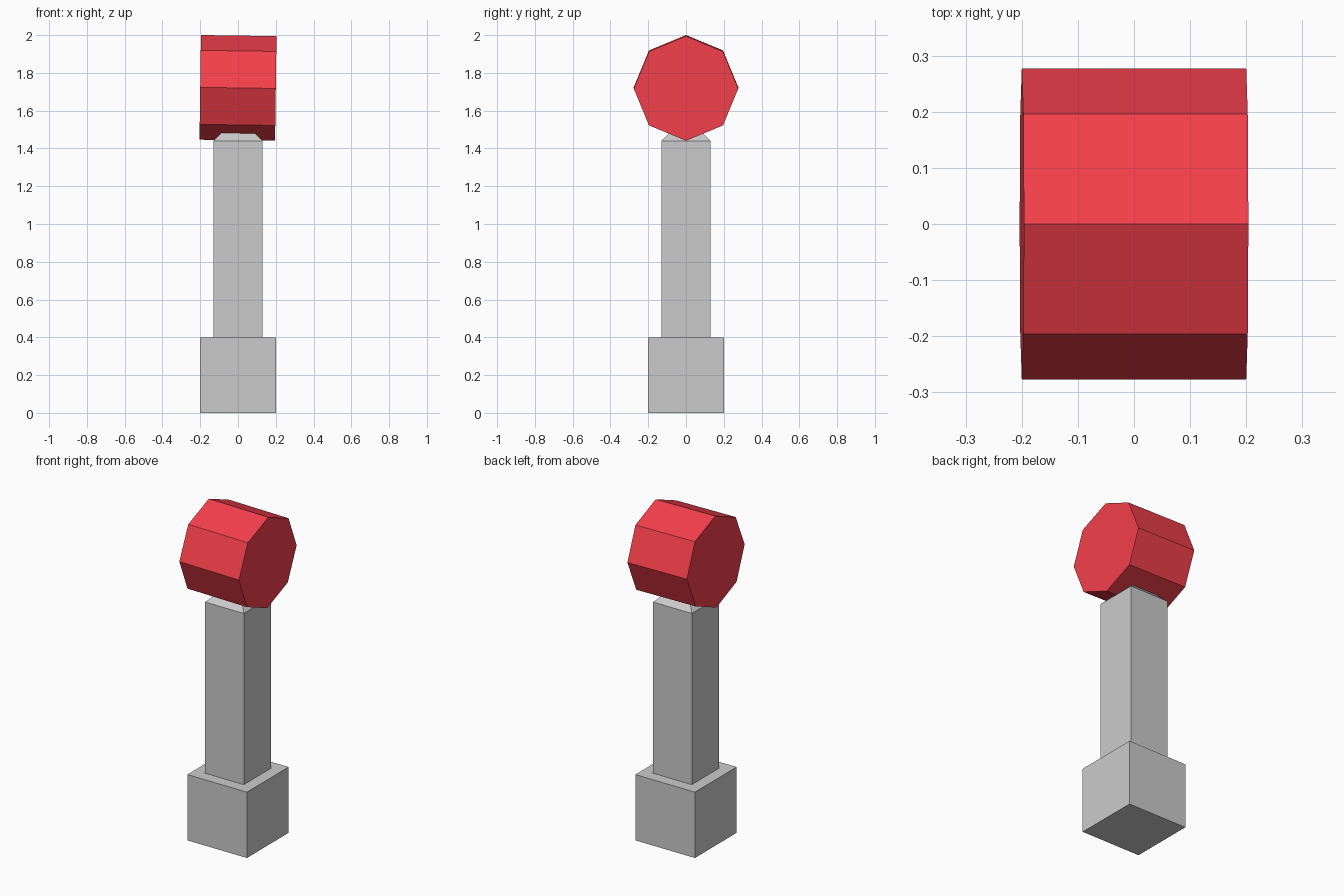
import bpy, bmesh
from math import radians
from mathutils import Matrix

if "Cube" in bpy.data.objects:
    bpy.data.objects.remove(bpy.data.objects["Cube"])


def finish(name, bm):
    bmesh.ops.recalc_face_normals(bm, faces=bm.faces)
    mesh = bpy.data.meshes.new(name)
    bm.to_mesh(mesh)
    bm.free()
    obj = bpy.data.objects.new(name, mesh)
    bpy.context.collection.objects.link(obj)
    return obj


def square_stack(name, profile):
    """Square section swept up through (half width, height) pairs."""
    bm = bmesh.new()
    rings = [[bm.verts.new((sx * h, sy * h, z))
              for sx, sy in ((-1, -1), (1, -1), (1, 1), (-1, 1))]
             for h, z in profile]
    for a, b in zip(rings, rings[1:]):
        for i in range(4):
            j = (i + 1) % 4
            bm.faces.new((a[i], a[j], b[j], b[i]))
    bm.faces.new(rings[0][::-1])
    bm.faces.new(rings[-1])
    return finish(name, bm)


# Grey base block, slim post and chamfered tip tucked into the head
square_stack("post", [(0.2, 0), (0.2, 0.4), (0.13, 0.4), (0.13, 1.44), (0.07, 1.5)])

# Red octagonal head lying along x, tipped very slightly
bm = bmesh.new()
bmesh.ops.create_cone(bm, cap_ends=True, segments=8,
                      radius1=0.277, radius2=0.277, depth=0.4,
                      matrix=Matrix.Rotation(radians(90), 4, 'Y'))
head = finish("head", bm)
head.location.z = 1.7205
head.rotation_euler.y = radians(0.8)

red = bpy.data.materials.new("red")
red.diffuse_color = (0.9, 0.05, 0.07, 1)
red.use_nodes = True
red.node_tree.nodes["Principled BSDF"].inputs["Base Color"].default_value = red.diffuse_color
head.data.materials.append(red)
